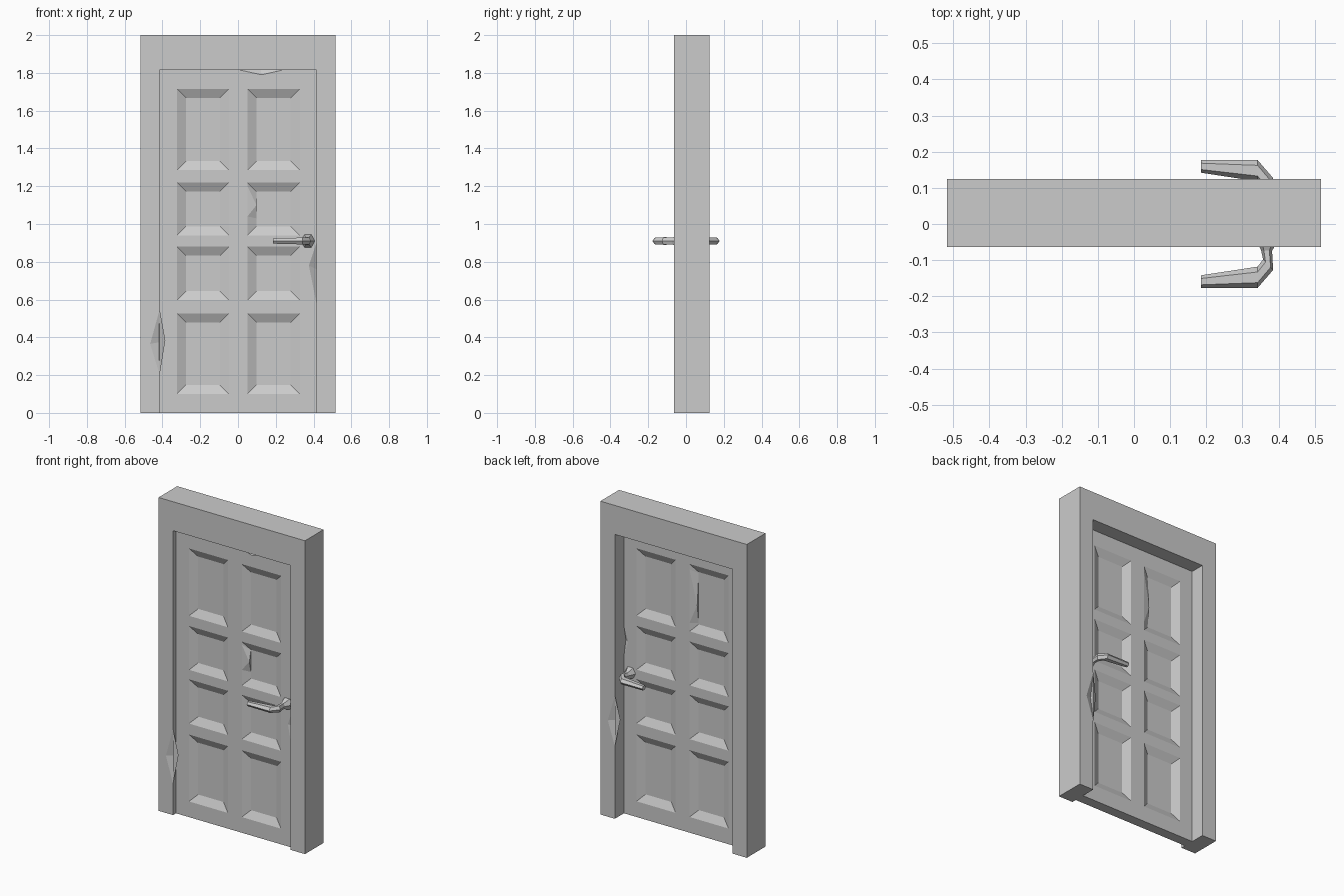
import bpy, bmesh
from mathutils import Vector

if "Cube" in bpy.data.objects:
    bpy.data.objects.remove(bpy.data.objects["Cube"])

W, FY, BY = 0.517, -0.063, 0.125      # frame half width, front and back planes
OX, OZ = 0.415, 1.815                 # opening half width and height
D, REC = 0.033, 0.024                 # door half thickness, panel recess


def finish(name, bm):
    bmesh.ops.remove_doubles(bm, verts=bm.verts, dist=1e-5)
    bmesh.ops.recalc_face_normals(bm, faces=bm.faces)
    me = bpy.data.meshes.new(name)
    bm.to_mesh(me)
    bm.free()
    ob = bpy.data.objects.new(name, me)
    bpy.context.collection.objects.link(ob)
    return ob


def quad(bm, *pts):
    bm.faces.new([bm.verts.new(p) for p in pts])


def hull(name, pts):
    bm = bmesh.new()
    for p in pts:
        bm.verts.new(p)
    bmesh.ops.convex_hull(bm, input=bm.verts)
    return finish(name, bm)


def chip(target, face_pts, y, deep):
    """Cut a wedge with a face outline (x, z) at plane y and one deep point."""
    out = 0.002 if y > 0 else -0.002
    pts = [(x, y + d, z) for x, z in face_pts for d in (0, out)] + [deep]
    cutter = hull("chip_cutter", pts)
    cutter.hide_render = True
    cutter.hide_viewport = True
    mod = target.modifiers.new("chip", 'BOOLEAN')
    mod.operation = 'DIFFERENCE'
    mod.solver = 'EXACT'
    mod.object = cutter


# Door frame: arch outline extruded through the wall depth
bm = bmesh.new()
outline = [(-W, 0), (-W, 2), (W, 2), (W, 0), (OX, 0), (OX, OZ), (-OX, OZ), (-OX, 0)]
f = bm.faces.new([bm.verts.new((x, FY, z)) for x, z in outline])
ext = bmesh.ops.extrude_face_region(bm, geom=[f])
bmesh.ops.translate(bm, vec=(0, BY - FY, 0),
                    verts=[v for v in ext["geom"] if isinstance(v, bmesh.types.BMVert)])
frame = finish("door_frame", bm)

# Door leaf: grid of stiles and rails with eight sloped recesses per side
xs = [-OX, -0.323, -0.048, 0.05, 0.327, OX]
zs = [0, 0.10, 0.527, 0.597, 0.88, 0.94, 1.22, 1.285, 1.715, OZ]
bm = bmesh.new()
for s in (-1, 1):
    for i in range(len(xs) - 1):
        for j in range(len(zs) - 1):
            x0, x1, z0, z1 = xs[i], xs[i + 1], zs[j], zs[j + 1]
            o = [Vector((x, s * D, z)) for x, z in ((x0, z0), (x1, z0), (x1, z1), (x0, z1))]
            if i % 2 and j % 2:
                m, y = 0.048, s * (D - REC)
                n = [Vector((x, y, z)) for x, z in ((x0 + m, z0 + m), (x1 - m, z0 + m),
                                                    (x1 - m, z1 - m), (x0 + m, z1 - m))]
                quad(bm, *n)
                for k in range(4):
                    quad(bm, o[k], o[k - 3], n[k - 3], n[k])
            else:
                quad(bm, *o)
for a, b in zip(xs, xs[1:]):
    for z in (0, OZ):
        quad(bm, (a, -D, z), (b, -D, z), (b, D, z), (a, D, z))
for a, b in zip(zs, zs[1:]):
    for x in (-OX, OX):
        quad(bm, (x, -D, a), (x, -D, b), (x, D, b), (x, D, a))
door = finish("door_leaf", bm)

# Chips in the door edges
e = OX + 0.002
chip(door, [(e, 0.905), (0.375, 0.78), (e, 0.57)], -D, (e, -0.008, 0.76))
chip(door, [(0.0, OZ + .002), (0.125, 1.79), (0.245, OZ + .002)], -D, (0.12, -0.01, OZ + .002))
chip(door, [(e, 1.2), (0.385, 1.1), (e, 1.0)], D, (e, 0.012, 1.1))

# Dented jamb edges: a chipped face beside a splinter bent into the opening
for name, s, y, zb, zt in (("front_splinter", -1, FY, 0.20, 0.55),
                           ("back_splinter", 1, BY, 0.46, 0.79)):
    zm = (zb + zt) / 2
    inn = 0.013 if y < 0 else -0.013
    edge = s * (OX - 0.001)
    chip(frame, [(edge, zt), (s * 0.465, zm - 0.01), (edge, zb)], y, (edge, y + inn * 1.5, zm))
    hull(name, [(s * OX, y, zt), (s * OX, y, zb), (s * 0.385, y + inn, zm + 0.01),
                (s * 0.42, y + inn * 1.5, zm), (s * OX, y + inn * 3, zm)])

# Bent slopes on panel borders
hull("front_panel_dent", [(0.05, -D, 1.20), (0.05, -D, 1.04), (0.098, -0.026, 1.10),
                          (0.098, -0.009, 1.17), (0.098, -0.009, 1.03)])
hull("back_panel_dent", [(-0.048, D, 1.68), (-0.048, D, 1.34), (-0.096, 0.024, 1.46),
                         (-0.096, 0.009, 1.66), (-0.096, 0.009, 1.34)])

# Lever handles: hexagonal sections along the lever, mirrored to the back
rings = [((0.333, -0.033), (0.407, -0.033), 0.034),
         ((0.352, -0.074), (0.382, -0.074), 0.018),
         ((0.357, -0.098), (0.385, -0.127), 0.020),
         ((0.342, -0.118), (0.342, -0.177), 0.018),
         ((0.185, -0.142), (0.185, -0.177), 0.014)]
for name, s in (("front_handle", 1), ("back_handle", -1)):
    bm = bmesh.new()
    loops = []
    for a, b, h in rings:
        a, b = Vector((a[0], a[1] * s, 0.91)), Vector((b[0], b[1] * s, 0.91))
        loops.append([bm.verts.new(a.lerp(b, t) + Vector((0, 0, k * h))) for t, k in
                      ((0, 0), (0.25, 1), (0.75, 1), (1, 0), (0.75, -1), (0.25, -1))])
    for p, q in zip(loops, loops[1:]):
        for k in range(6):
            bm.faces.new((p[k - 1], p[k], q[k], q[k - 1]))
    bm.faces.new(loops[0])
    bm.faces.new(loops[-1])
    finish(name, bm)
